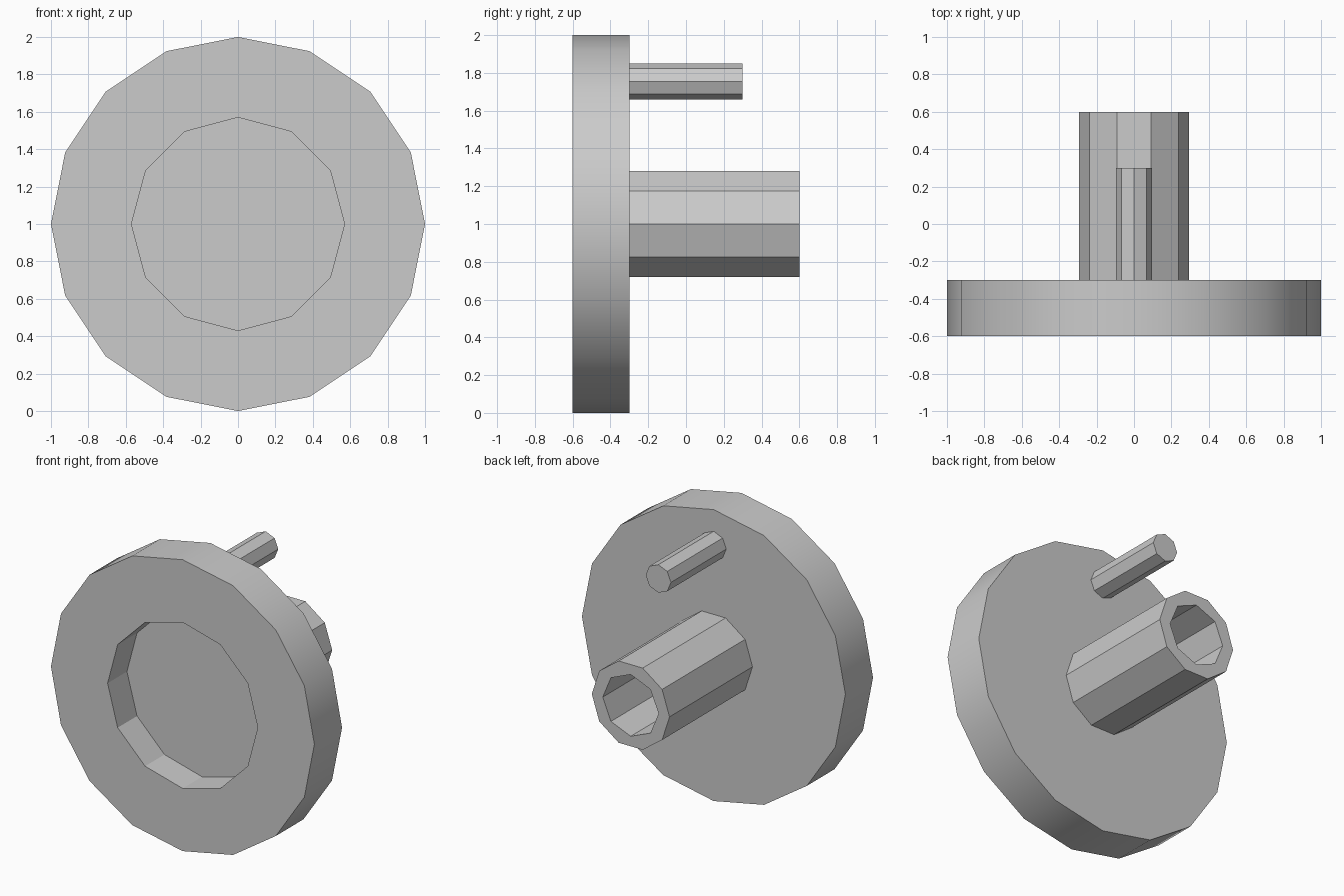
import bpy
import bmesh
import math

cube = bpy.data.objects.get("Cube")
if cube:
    bpy.data.objects.remove(cube, do_unlink=True)

grey = bpy.data.materials.new("light_grey")
grey.use_nodes = True
grey.diffuse_color = (0.6, 0.6, 0.6, 1)
grey.node_tree.nodes["Principled BSDF"].inputs["Base Color"].default_value = (0.6, 0.6, 0.6, 1)


def ring(bm, sides, radius, y, z):
    """Closed loop of edges in a plane facing the y axis."""
    verts = []
    for i in range(sides):
        a = math.tau * i / sides
        verts.append(bm.verts.new((radius * math.cos(a), y, z + radius * math.sin(a))))
    return verts, [bm.edges.new((verts[i - 1], verts[i])) for i in range(sides)]


def bridge(bm, sides, a, b):
    for i in range(sides):
        bm.faces.new((a[i - 1], a[i], b[i], b[i - 1]))


def round_part(name, sides, radius, closed_y, open_y, z, pocket=None):
    """Prism along y; an optional pocket (sides, radius, floor y) sinks into the open end."""
    bm = bmesh.new()
    back, _ = ring(bm, sides, radius, closed_y, z)
    front, rim = ring(bm, sides, radius, open_y, z)
    bridge(bm, sides, back, front)
    bm.faces.new(back)
    if pocket:
        n, r, floor_y = pocket
        mouth, lip = ring(bm, n, r, open_y, z)
        floor, _ = ring(bm, n, r, floor_y, z)
        bridge(bm, n, mouth, floor)
        bm.faces.new(floor)
        bmesh.ops.triangle_fill(bm, edges=rim + lip, use_beauty=True)
    else:
        bm.faces.new(front)
    bmesh.ops.recalc_face_normals(bm, faces=bm.faces[:])
    mesh = bpy.data.meshes.new(name)
    bm.to_mesh(mesh)
    bm.free()
    mesh.materials.append(grey)
    obj = bpy.data.objects.new(name, mesh)
    bpy.context.collection.objects.link(obj)
    bpy.ops.object.select_all(action="DESELECT")
    obj.select_set(True)
    bpy.context.view_layer.objects.active = obj
    bpy.ops.object.shade_smooth_by_angle(angle=math.radians(25))
    return obj


# Wheel disc with a round recess in its front
round_part("disc", 16, 1.0, -0.3, -0.6, 1.0, pocket=(12, 0.57, -0.39))
# Hollow hub at the back
round_part("hub", 10, 0.295, -0.3, 0.6, 1.0, pocket=(8, 0.212, -0.29))
# Solid crank pin near the top of the disc
round_part("pin", 8, 0.096, -0.3, 0.3, 1.755)
